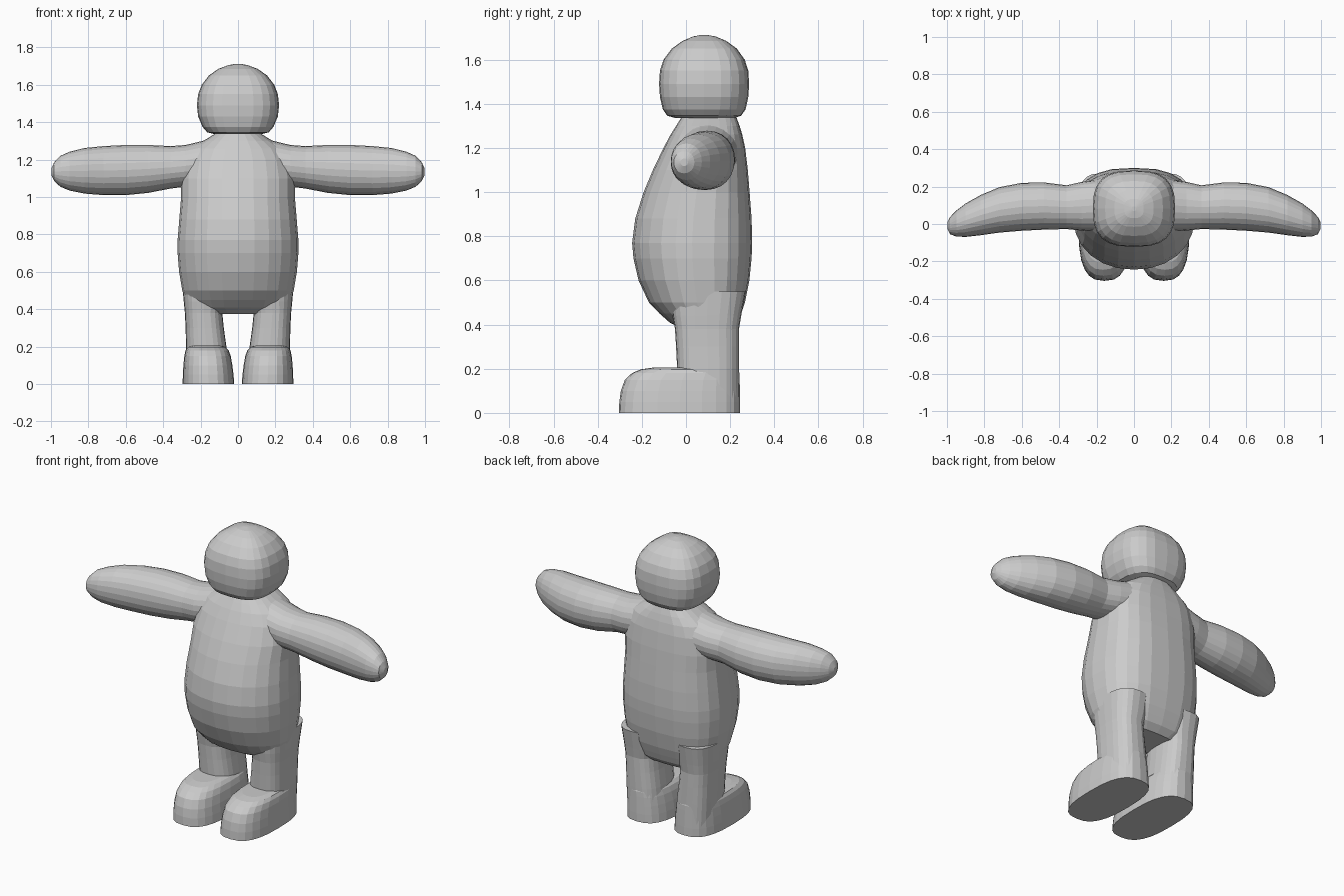
import bpy, bmesh
from math import cos, sin, pi

SIDES = 24


def power(v, n):
    return (1 if v >= 0 else -1) * abs(v) ** (2 / n)


def loft(name, rings, place, n_low=2.0, n_high=2.0):
    """Skin of rounded sections; ring = (t, u0, u1, v0, v1).
    n_low / n_high set how square the low-v and high-v halves are."""
    bm = bmesh.new()
    loops = []
    for t, u0, u1, v0, v1 in rings:
        loop = []
        for i in range(SIDES):
            a = 2 * pi * i / SIDES
            n = n_high if sin(a) >= 0 else n_low
            u = (u0 + u1) / 2 + (u1 - u0) / 2 * power(cos(a), n)
            v = (v0 + v1) / 2 + (v1 - v0) / 2 * power(sin(a), n)
            loop.append(bm.verts.new(place(t, u, v)))
        loops.append(loop)
    for a, b in zip(loops, loops[1:]):
        for i in range(SIDES):
            j = (i + 1) % SIDES
            bm.faces.new((a[i], a[j], b[j], b[i]))
    bm.faces.new(loops[0])
    bm.faces.new(loops[-1])
    bmesh.ops.recalc_face_normals(bm, faces=bm.faces)
    mesh = bpy.data.meshes.new(name)
    bm.to_mesh(mesh)
    bm.free()
    obj = bpy.data.objects.new(name, mesh)
    bpy.context.collection.objects.link(obj)
    return obj


def merge(base, part):
    """Union part into base so the skin is continuous."""
    mod = base.modifiers.new("union", 'BOOLEAN')
    mod.operation = 'UNION'
    mod.solver = 'EXACT'
    mod.object = part
    bpy.context.view_layer.objects.active = base
    bpy.ops.object.modifier_apply(modifier=mod.name)
    bpy.data.objects.remove(part)


def upright(side=1):
    return lambda t, u, v: (side * u, v, t)


def sideways(side):
    return lambda t, u, v: (side * t, u, v)


# Head: rounded block with a flat underside (z, half width, y front, y back)
head = [(1.336, .125, -.05, .22), (1.346, .165, -.085, .25), (1.375, .19, -.105, .27),
        (1.43, .213, -.118, .282), (1.49, .22, -.122, .286), (1.55, .213, -.118, .282),
        (1.60, .194, -.102, .266), (1.65, .155, -.064, .23), (1.685, .105, -.015, .182),
        (1.705, .052, .032, .134), (1.712, .012, .07, .094)]
loft("head", [(z, -h, h, a, b) for z, h, a, b in head], upright(), 2.8, 2.8)

# Torso: round belly, flatter back
torso = [(.375, .20, -.01, .20), (.41, .265, -.075, .235), (.45, .283, -.12, .25),
         (.50, .298, -.168, .267), (.60, .315, -.215, .287), (.70, .323, -.238, .297),
         (.77, .323, -.244, .30), (.88, .314, -.23, .297), (1.0, .304, -.192, .288),
         (1.1, .305, -.15, .28), (1.2, .285, -.102, .268), (1.26, .245, -.07, .255),
         (1.30, .185, -.045, .243), (1.34, .12, -.02, .228)]
body = loft("body", [(z, -h, h, a, b) for z, h, a, b in torso], upright(), 2.1, 2.7)

# Arms (x, y front, y back, z low, z high), legs and feet (z, x in, x out, y front, y back)
arm = [(.12, -.03, .23, 1.06, 1.32), (.2, -.035, .235, 1.06, 1.297),
       (.28, -.035, .225, 1.055, 1.278), (.36, -.027, .207, 1.045, 1.272),
       (.48, -.03, .222, 1.022, 1.278), (.6, -.036, .22, 1.01, 1.278),
       (.72, -.046, .197, 1.01, 1.272), (.82, -.06, .155, 1.018, 1.262),
       (.9, -.069, .11, 1.034, 1.242), (.95, -.067, .072, 1.055, 1.22),
       (.983, -.055, .038, 1.085, 1.185), (.998, -.025, .008, 1.118, 1.152)]
leg = [(.02, .045, .27, -.035, .239), (.2, .062, .278, -.04, .24), (.3, .076, .28, -.045, .24),
       (.38, .084, .284, -.05, .24), (.44, .07, .29, -.06, .25), (.55, .06, .3, -.07, .27)]
foot = [(0, .02, .296, -.304, .245), (.05, .024, .295, -.302, .245),
        (.1, .03, .292, -.295, .244), (.15, .039, .287, -.277, .243),
        (.18, .05, .281, -.245, .242), (.197, .066, .27, -.205, .236),
        (.205, .09, .245, -.15, .22)]
for side in (-1, 1):
    part = loft("leg", leg, upright(side), 2.7, 2.7)
    merge(part, loft("foot", foot, upright(side), 2.7, 2.7))
    merge(body, part)
    merge(body, loft("arm", arm, sideways(side), 2.1, 2.1))
